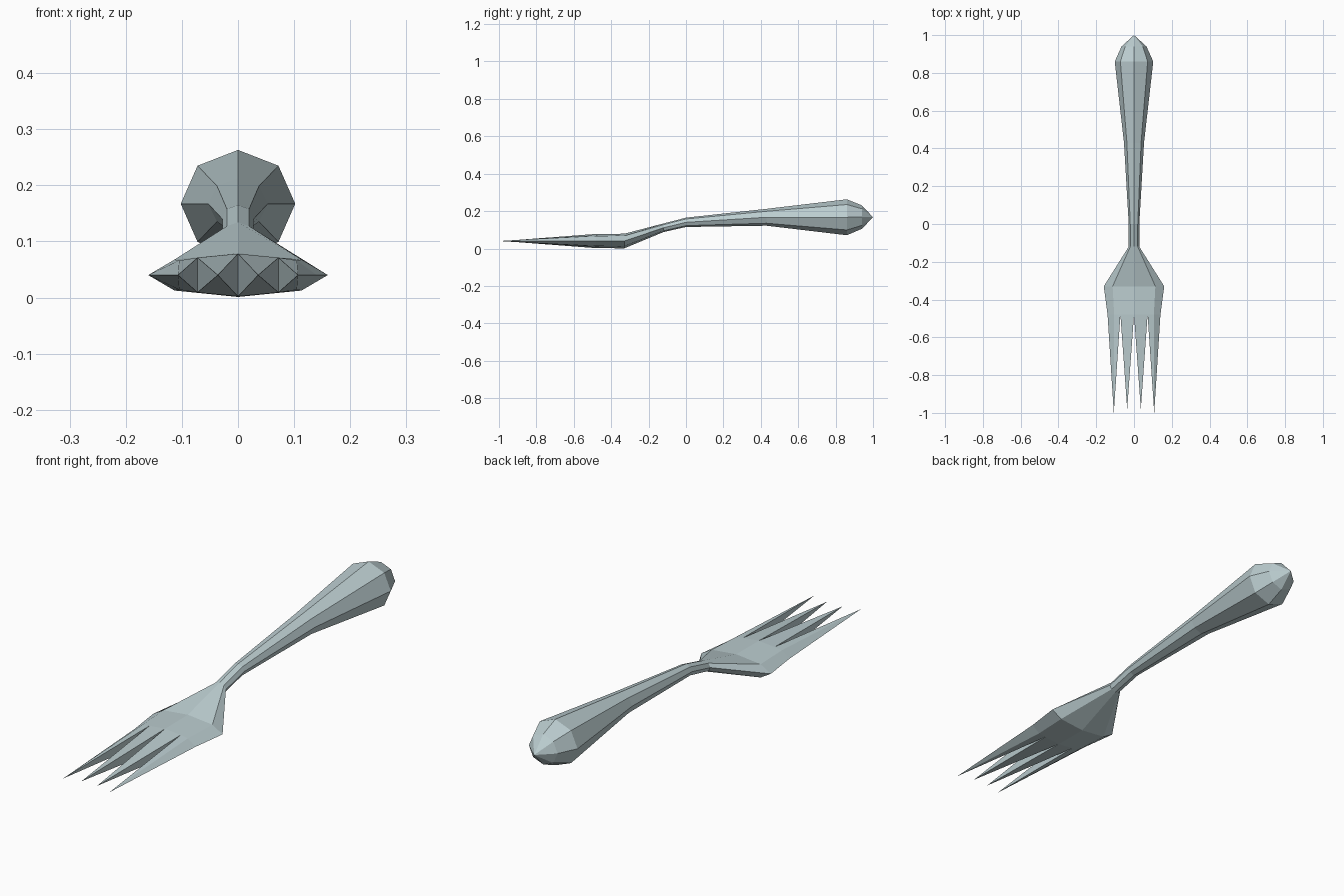
import bpy, bmesh, math

if "Cube" in bpy.data.objects:
    bpy.data.objects.remove(bpy.data.objects["Cube"])

steel = bpy.data.materials.new("pale steel")
steel.diffuse_color = (0.50, 0.61, 0.63, 1)
steel.use_nodes = True
steel.node_tree.nodes["Principled BSDF"].inputs["Base Color"].default_value = steel.diffuse_color

bm = bmesh.new()


def ring(y, z, rx, rz):
    """Eight-sided cross-section; index 0 = top, 2 = right, 4 = bottom, 6 = left."""
    return [bm.verts.new((rx * math.sin(i * math.pi / 4), y,
                          z + rz * math.cos(i * math.pi / 4))) for i in range(8)]


# Handle, neck and shoulder: y, centre z, half width, half height
sections = [(0.94, 0.168, 0.066, 0.063), (0.86, 0.167, 0.102, 0.096),
            (0.43, 0.167, 0.053, 0.045), (0.0, 0.14, 0.028, 0.025),
            (-0.12, 0.111, 0.028, 0.023), (-0.33, 0.04, 0.16, 0.039)]
rings = [ring(*s) for s in sections]
for a, b in zip(rings, rings[1:]):
    for i in range(8):
        j = (i + 1) % 8
        bm.faces.new((a[i], a[j], b[j], b[i]))

# Pointed handle end
end = bm.verts.new((0, 1.0, 0.167))
for i in range(8):
    bm.faces.new((end, rings[0][(i + 1) % 8], rings[0][i]))

# Head edge where the tines split (upper and lower rows share the mirror rule)
shoulder = rings[-1]
zc, ye = 0.04, -0.48
xs = [-0.105, -0.072, 0, 0.072, 0.105]
hs = [0.026, 0.031, 0.038, 0.031, 0.026]
side = {s: bm.verts.new((s * 0.14, ye, zc)) for s in (-1, 1)}
rows = {}
for s, idx in ((1, (6, 7, 0, 1, 2)), (-1, (6, 5, 4, 3, 2))):
    row = [bm.verts.new((x, ye, zc + s * h)) for x, h in zip(xs, hs)]
    rows[s] = row
    l, ld, m, rd, r = (shoulder[i] for i in idx)
    bm.faces.new((l, ld, row[0], side[-1]))
    bm.faces.new((ld, m, row[2], row[1], row[0]))
    bm.faces.new((m, rd, row[4], row[3], row[2]))
    bm.faces.new((rd, r, side[1], row[4]))

# Four tines tapering to points
up, lo = rows[1], rows[-1]
tines = [(-0.107, -1.0, [side[-1], up[0], up[1], lo[1], lo[0]]),
         (-0.036, -0.98, [up[1], up[2], lo[2], lo[1]]),
         (0.036, -0.98, [up[2], up[3], lo[3], lo[2]]),
         (0.107, -1.0, [up[3], up[4], side[1], lo[4], lo[3]])]
for x, y, base in tines:
    tip = bm.verts.new((x, y, zc))
    for a, b in zip(base, base[1:] + base[:1]):
        bm.faces.new((a, b, tip))

bmesh.ops.recalc_face_normals(bm, faces=bm.faces)
mesh = bpy.data.meshes.new("fork")
bm.to_mesh(mesh)
bm.free()
mesh.materials.append(steel)
bpy.context.collection.objects.link(bpy.data.objects.new("fork", mesh))
